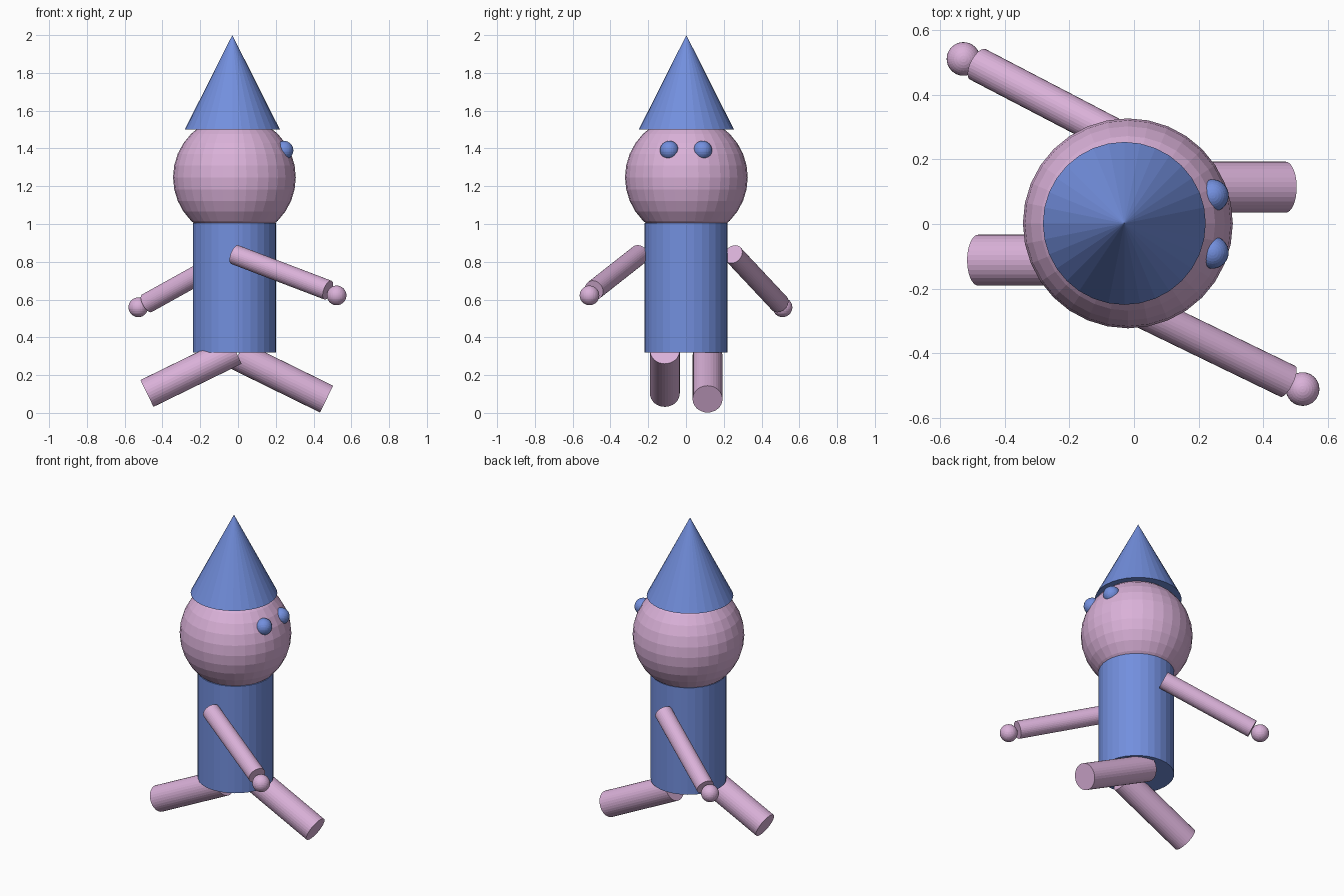
import bpy
from mathutils import Vector

if "Cube" in bpy.data.objects:
    bpy.data.objects.remove(bpy.data.objects["Cube"])


def material(name, rgb):
    m = bpy.data.materials.new(name)
    m.diffuse_color = (*rgb, 1)
    m.use_nodes = True
    m.node_tree.nodes["Principled BSDF"].inputs["Base Color"].default_value = m.diffuse_color
    return m


PINK = material("pink skin", (0.70, 0.44, 0.69))
BLUE = material("soft blue", (0.17, 0.275, 0.73))


def finish(name, mat):
    ob = bpy.context.object
    ob.name = name
    ob.data.materials.append(mat)
    return ob


def ball(name, centre, r, mat):
    bpy.ops.mesh.primitive_uv_sphere_add(segments=32, ring_count=16, radius=r, location=centre)
    return finish(name, mat)


def rod(name, start, end, r, mat, r_end=None):
    """Flat-faced cylinder (or cone) between two points."""
    a, b = Vector(start), Vector(end)
    bpy.ops.mesh.primitive_cone_add(
        vertices=32, radius1=r, radius2=r if r_end is None else r_end,
        depth=(b - a).length, location=(a + b) / 2,
        rotation=(b - a).to_track_quat('Z', 'Y').to_euler())
    return finish(name, mat)


# Body, head and pointed hat
rod("body", (-0.018, 0, 0.32), (-0.018, 0, 1.005), 0.22, BLUE)
ball("head", (-0.019, 0.002, 1.247), 0.325, PINK)
rod("hat", (-0.03, 0.002, 1.5), (-0.03, 0.002, 2.0), 0.252, BLUE, 0)

# Eyes, on the +x side of the head
for side, y in (("right", -0.088), ("left", 0.088)):
    ball(side + "_eye", (0.243, y, 1.39), 0.05, BLUE)

# Arms with ball hands: shoulder, wrist, hand centre
arms = {
    "right": ((-0.017, -0.248, 0.838), (0.476, -0.487, 0.65), (0.522, -0.511, 0.622)),
    "left": ((-0.015, 0.25, 0.84), (-0.483, 0.494, 0.58), (-0.528, 0.511, 0.559)),
}
for side, (shoulder, wrist, hand) in arms.items():
    rod(side + "_arm", shoulder, wrist, 0.053, PINK)
    ball(side + "_hand", hand, 0.052, PINK)

# Striding legs
rod("left_leg", (0.0, 0.114, 0.303), (0.469, 0.114, 0.073), 0.079, PINK)
rod("right_leg", (-0.015, -0.112, 0.331), (-0.482, -0.112, 0.103), 0.079, PINK)
